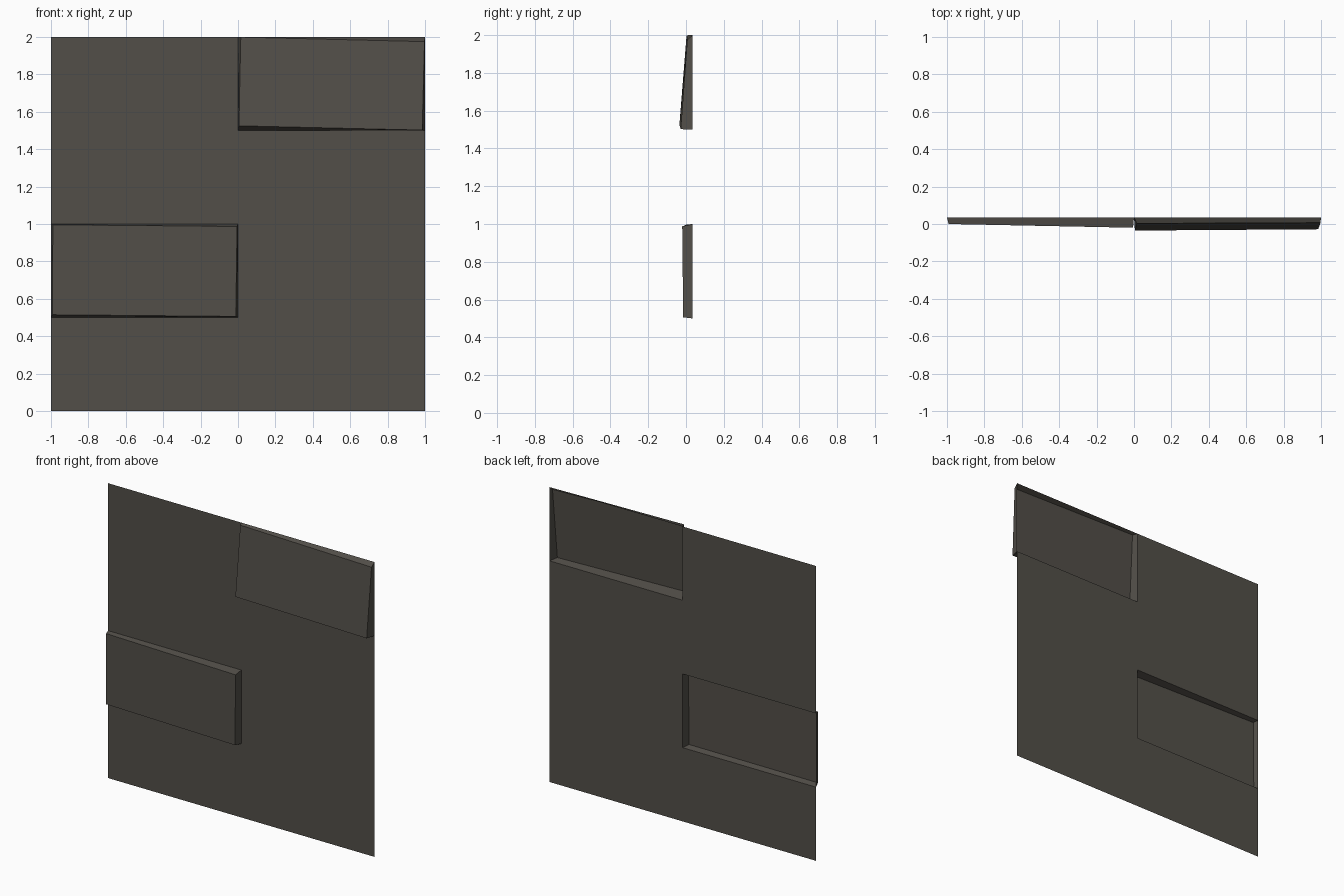
import bpy
import bmesh

cube = bpy.data.objects.get("Cube")
if cube:
    bpy.data.objects.remove(cube, do_unlink=True)

BACK_Y = 0.035   # plane of the wall sheet
CELL_W, CELL_H = 1.0, 0.5

# Single stone colour
stone = bpy.data.materials.new("dark_stone")
stone.use_nodes = True
colour = (0.085, 0.078, 0.066, 1.0)
stone.diffuse_color = colour
bsdf = stone.node_tree.nodes["Principled BSDF"]
bsdf.inputs["Base Color"].default_value = colour
bsdf.inputs["Roughness"].default_value = 0.9


def cell_rim(x, z):
    """Corners of one cell, counter-clockwise from the front: BL, BR, TR, TL."""
    return [(x, BACK_Y, z), (x + CELL_W, BACK_Y, z),
            (x + CELL_W, BACK_Y, z + CELL_H), (x, BACK_Y, z + CELL_H)]


def add_object(name, quads):
    bm = bmesh.new()
    for quad in quads:
        bm.faces.new([bm.verts.new(p) for p in quad])
    bmesh.ops.remove_doubles(bm, verts=bm.verts, dist=0.0005)
    mesh = bpy.data.meshes.new(name)
    bm.to_mesh(mesh)
    bm.free()
    mesh.materials.append(stone)
    obj = bpy.data.objects.new(name, mesh)
    bpy.context.collection.objects.link(obj)


def add_block(name, x, z, front):
    """Raised block, hollow from behind, with an uneven front face."""
    rim = cell_rim(x, z)
    quads = [front]
    for i in range(4):
        j = (i + 1) % 4
        quads.append([rim[i], rim[j], front[j], front[i]])
    add_object(name, quads)


# Flat wall sheet with an opening behind each raised block
openings = [(0, 1.5), (-1, 0.5)]
cells = [(x, row * CELL_H) for x in (-1, 0) for row in range(4)]
add_object("wall_sheet", [cell_rim(x, z) for x, z in cells if (x, z) not in openings])

# Upper block leans outwards at its lower edge
add_block("upper_block", 0, 1.5, [
    (0.005, -0.035, 1.525), (0.985, -0.028, 1.502),
    (0.997, 0.007, 1.975), (0.015, 0.003, 1.999)])

# Lower block leans outwards at its inner end
add_block("lower_block", -1, 0.5, [
    (-0.992, 0.003, 0.515), (-0.012, -0.015, 0.506),
    (-0.005, -0.02, 0.987), (-0.99, 0.0, 0.996)])
